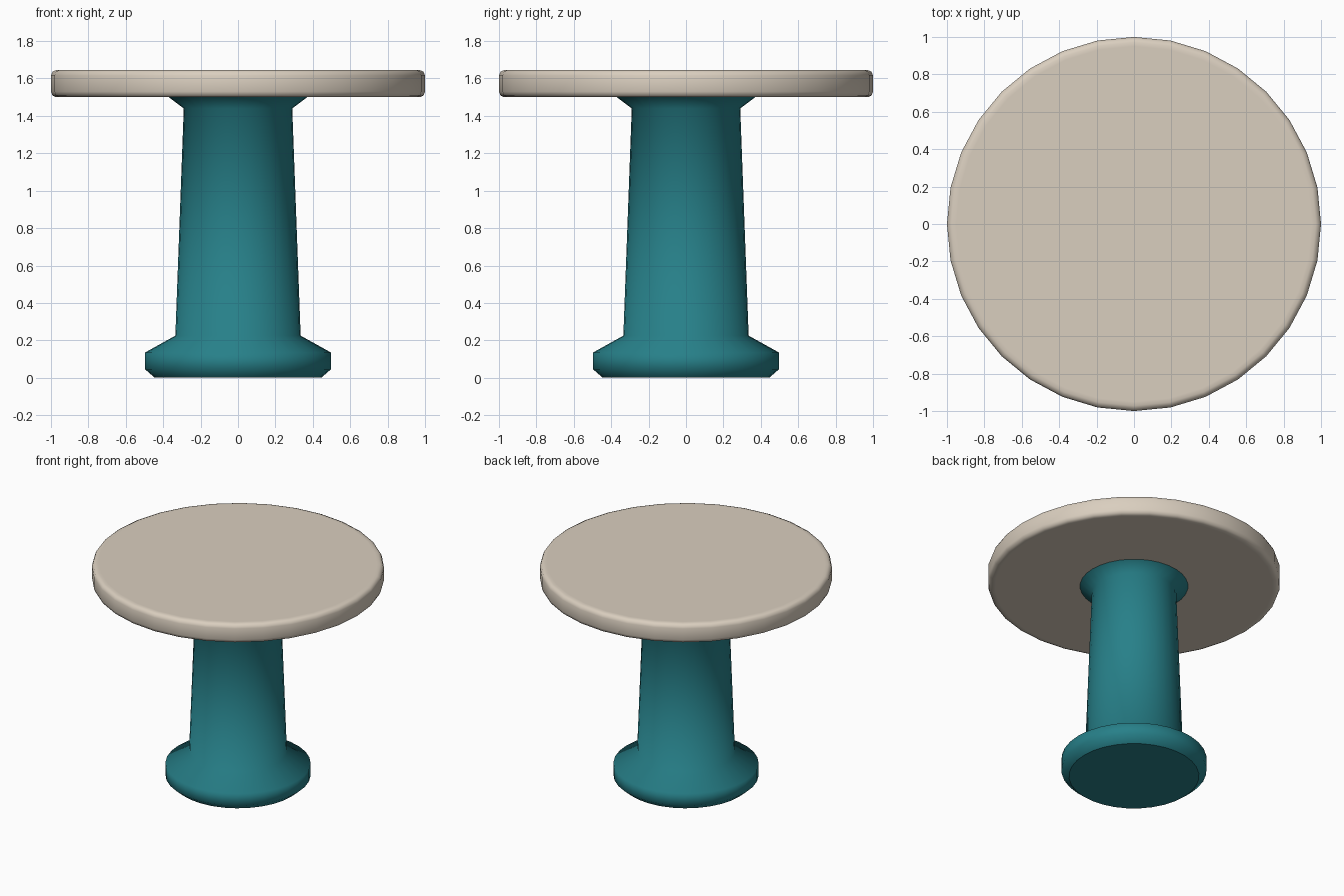
import bpy, bmesh, math

if "Cube" in bpy.data.objects:
    bpy.data.objects.remove(bpy.data.objects["Cube"])

def material(name, rgb):
    m = bpy.data.materials.new(name)
    m.diffuse_color = (*rgb, 1.0)
    m.use_nodes = True
    m.node_tree.nodes["Principled BSDF"].inputs["Base Color"].default_value = m.diffuse_color
    return m

teal = material("teal", (0.02, 0.216, 0.25))
cream = material("cream", (0.70, 0.62, 0.52))

def lathe(name, profile, mat, sides=32, sharp_rings=()):
    """Revolve a bottom-to-top (radius, z) profile and cap both ends."""
    bm = bmesh.new()
    rings = []
    for r, z in profile:
        rings.append([bm.verts.new((r * math.cos(2 * math.pi * i / sides),
                                    r * math.sin(2 * math.pi * i / sides), z))
                      for i in range(sides)])
    for a, b in zip(rings, rings[1:]):
        for i in range(sides):
            j = (i + 1) % sides
            bm.faces.new((a[i], a[j], b[j], b[i]))
    bm.faces.new(rings[0][::-1])
    bm.faces.new(rings[-1])
    for f in bm.faces:
        f.smooth = True
    for k in sharp_rings:
        for i in range(sides):
            bm.edges.get((rings[k][i], rings[k][(i + 1) % sides])).smooth = False
    me = bpy.data.meshes.new(name)
    bm.to_mesh(me)
    bm.free()
    me.materials.append(mat)
    ob = bpy.data.objects.new(name, me)
    bpy.context.collection.objects.link(ob)
    return ob

# Pedestal: chamfered foot, tapering column, flared collar
lathe("pedestal", [(0.445, 0.0), (0.497, 0.045), (0.497, 0.135), (0.335, 0.225),
                   (0.29, 1.44), (0.37, 1.5)], teal, sharp_rings=(0, 5))

# Round table top with softly rounded rims
lathe("table_top", [(0.95, 1.5), (0.972, 1.5), (0.992, 1.509), (1.0, 1.53),
                    (1.0, 1.615), (0.992, 1.636), (0.972, 1.645), (0.95, 1.645)], cream)
